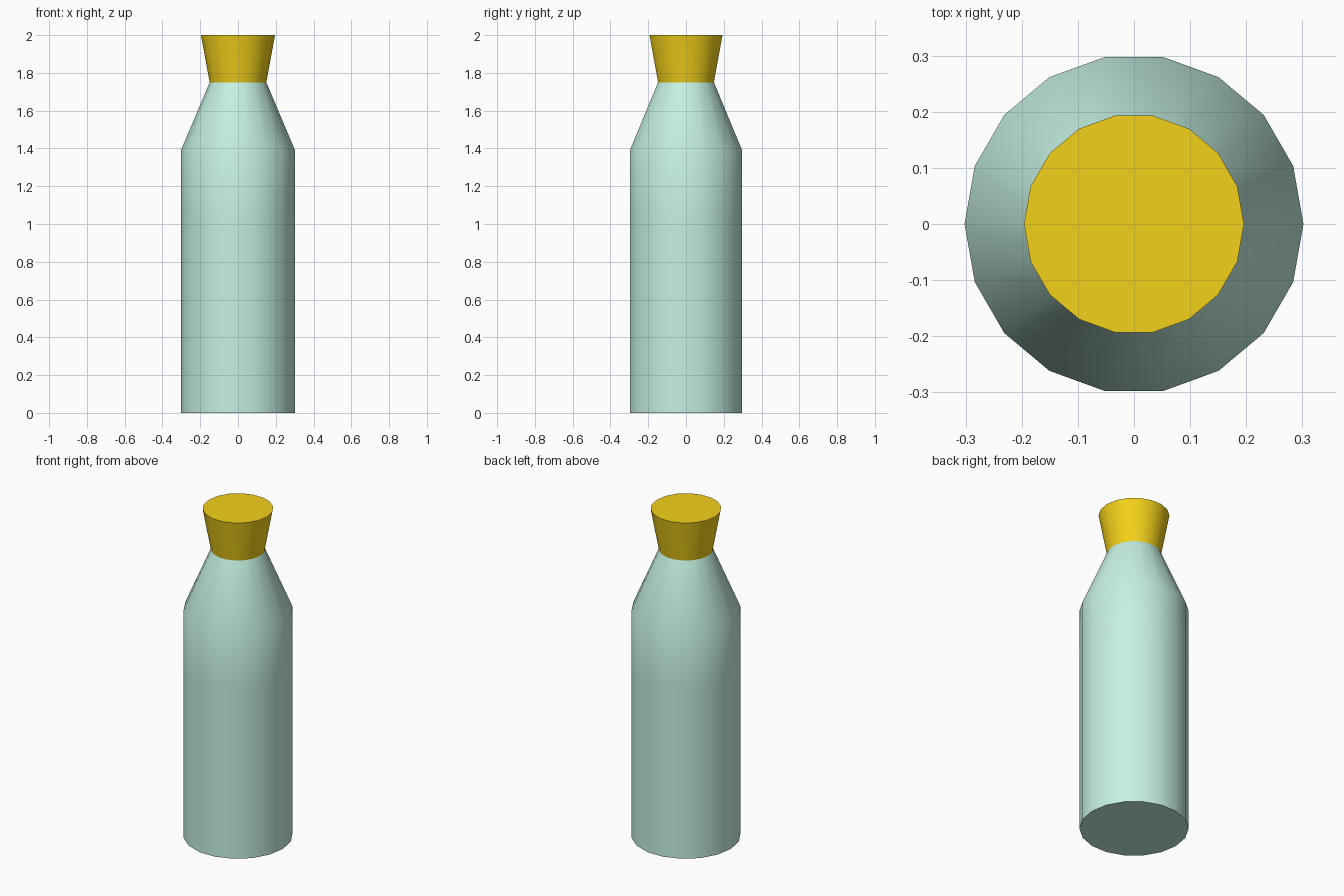
import bpy, bmesh, math

if "Cube" in bpy.data.objects:
    bpy.data.objects.remove(bpy.data.objects["Cube"])

SIDES = 18


def material(name, rgb):
    m = bpy.data.materials.new(name)
    m.diffuse_color = (*rgb, 1)
    m.use_nodes = True
    m.node_tree.nodes["Principled BSDF"].inputs["Base Color"].default_value = m.diffuse_color
    return m


def turned(name, profile, mat, cap_top=True):
    """Sweep (radius, height) points around z, capping the ends."""
    bm = bmesh.new()
    rings = [[bm.verts.new((r * math.cos(2 * math.pi * i / SIDES),
                            r * math.sin(2 * math.pi * i / SIDES), z))
              for i in range(SIDES)] for r, z in profile]
    for a, b in zip(rings, rings[1:]):
        for i in range(SIDES):
            j = (i + 1) % SIDES
            bm.faces.new((a[i], a[j], b[j], b[i]))
    bm.faces.new(rings[0][::-1])
    if cap_top:
        bm.faces.new(rings[-1])
    mesh = bpy.data.meshes.new(name)
    bm.to_mesh(mesh)
    bm.free()
    mesh.materials.append(mat)
    ob = bpy.data.objects.new(name, mesh)
    bpy.context.collection.objects.link(ob)
    bpy.ops.object.select_all(action='DESELECT')
    ob.select_set(True)
    bpy.context.view_layer.objects.active = ob
    bpy.ops.object.shade_smooth_by_angle(angle=math.radians(35))
    return ob


glass = material("glass", (0.56, 0.88, 0.76))
cork = material("cork", (0.90, 0.64, 0.01))
liquid = material("liquid", (0.19, 0.27, 0.80))

# Bottle: straight body, sloped shoulder, open mouth under the stopper
turned("bottle", [(0.302, 0), (0.302, 1.04), (0.302, 1.39), (0.15, 1.75)],
       glass, cap_top=False)

# Stopper flaring out of the mouth
turned("stopper", [(0.15, 1.75), (0.196, 2.0)], cork)

# Liquid inside, sharing the bottle's base
turned("liquid", [(0.302, 0), (0.29, 0.03), (0.29, 1.04)], liquid)
